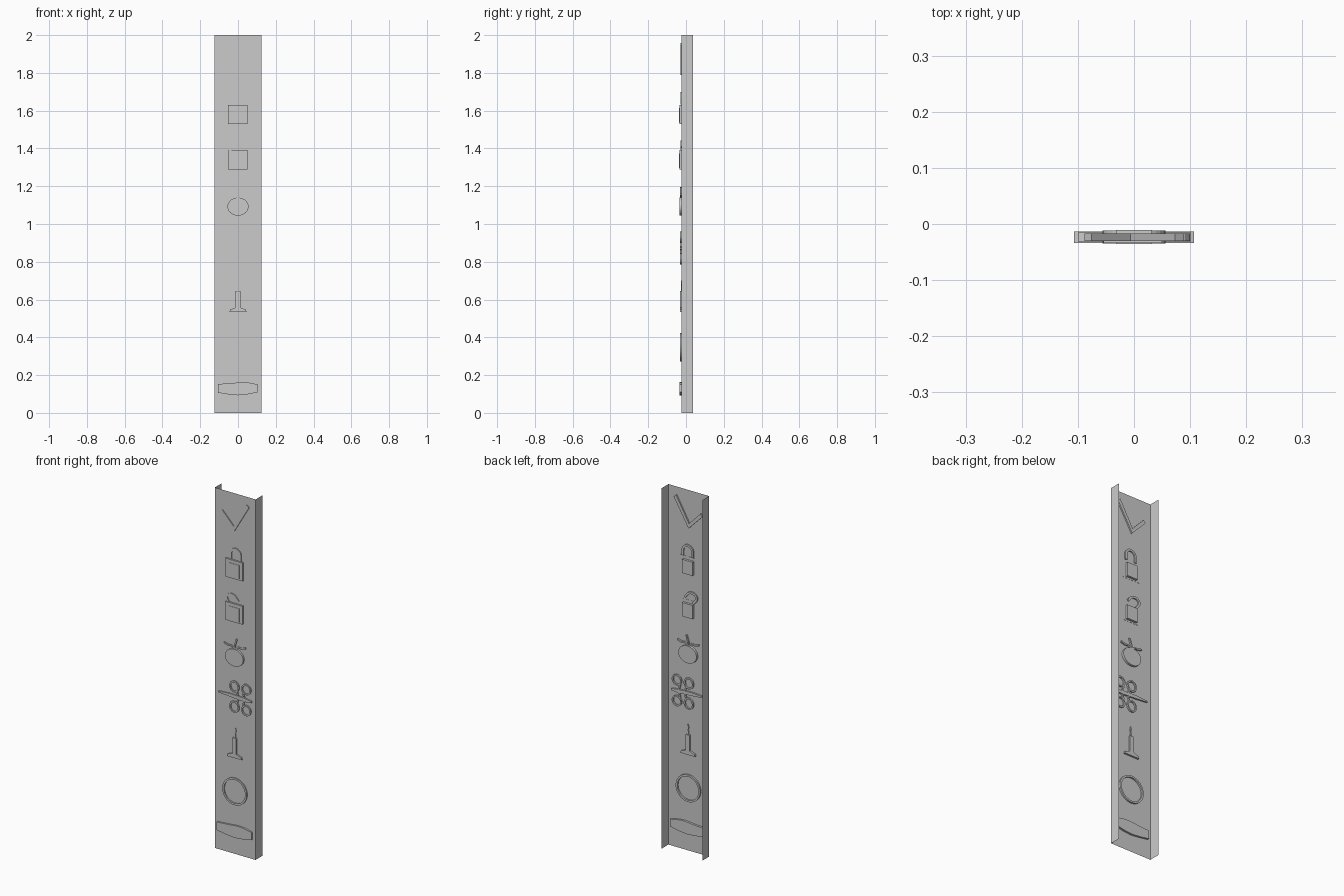
import bpy, bmesh, math

if "Cube" in bpy.data.objects:
    bpy.data.objects.remove(bpy.data.objects["Cube"])

PLATE_Y = -0.0235


def finish(bm, name, smooth=False):
    me = bpy.data.meshes.new(name)
    bmesh.ops.recalc_face_normals(bm, faces=bm.faces)
    for f in bm.faces:
        f.smooth = False
    bm.to_mesh(me)
    bm.free()
    ob = bpy.data.objects.new(name, me)
    bpy.context.collection.objects.link(ob)
    return ob


def slab(name, pts, y0, y1):
    """Extrude an (x, z) outline between two depths."""
    bm = bmesh.new()
    f = bm.faces.new([bm.verts.new((x, y0, z)) for x, z in pts])
    r = bmesh.ops.extrude_face_region(bm, geom=[f])
    for v in r['geom']:
        if isinstance(v, bmesh.types.BMVert):
            v.co.y = y1
    return finish(bm, name)


def icon(name, pts, half):
    """Outline centred on the plate so it shows on both sides."""
    return slab(name, pts, PLATE_Y - half, PLATE_Y + half)


def rect(cx, cz, w, h):
    return [(cx - w, cz - h), (cx + w, cz - h), (cx + w, cz + h), (cx - w, cz + h)]


def ellipse(cx, cz, rx, rz, n=32):
    return [(cx + rx * math.cos(2 * math.pi * i / n),
             cz + rz * math.sin(2 * math.pi * i / n)) for i in range(n)]


def strip(path, w, closed=False):
    """Quads of constant width following an (x, z) path."""
    n = len(path)
    left, right = [], []
    for i, (x, z) in enumerate(path):
        a = path[(i - 1) % n] if closed or i else path[i]
        b = path[(i + 1) % n] if closed or i < n - 1 else path[i]
        dx, dz = b[0] - a[0], b[1] - a[1]
        l = math.hypot(dx, dz)
        left.append((x - dz / l * w, z + dx / l * w))
        right.append((x + dz / l * w, z - dx / l * w))
    return left, right


def band(name, path, w, half, closed=False):
    left, right = strip(path, w, closed)
    bm = bmesh.new()
    loops = [[bm.verts.new((x, y, z)) for x, z in side]
             for side, y in ((left, PLATE_Y - half), (right, PLATE_Y - half),
                             (right, PLATE_Y + half), (left, PLATE_Y + half))]
    n = len(path)
    for i in range(n if closed else n - 1):
        j = (i + 1) % n
        for k in range(4):
            a, b = loops[k], loops[(k + 1) % 4]
            bm.faces.new((a[i], a[j], b[j], b[i]))
    if not closed:
        for i in (0, n - 1):
            bm.faces.new([l[i] for l in loops])
    return finish(bm, name)


# Open sheet channel: front plate and two side flanges
bm = bmesh.new()
profile = [(-0.125, 0.036), (-0.125, PLATE_Y - 0.001), (0.125, PLATE_Y - 0.001), (0.125, 0.036)]
cols = [[bm.verts.new((x, y, z)) for z in (0, 2)] for x, y in profile]
for a, b in zip(cols, cols[1:]):
    bm.faces.new((a[0], b[0], b[1], a[1]))
finish(bm, "channel_panel")

# Check mark
icon("check_mark", [(-0.088, 1.877), (-0.003, 1.79), (0.088, 1.945), (0.073, 1.957),
                    (-0.006, 1.818), (-0.076, 1.891)], 0.0065)

# Padlocks, closed and open
for name, cz, tilt, sx in (("closed_lock", 1.58, 0, 0.004), ("open_lock", 1.34, 0.6, -0.022)):
    slab(name + "_body", rect(-0.002, cz, 0.052, 0.051), -0.034, PLATE_Y)
    icon(name + "_core", rect(0, cz - 0.005, 0.032, 0.038), 0.0125)
    path = [(-0.03, 0.0)] + [(-0.03 * math.cos(math.pi * i / 12),
            0.03 + 0.03 * math.sin(math.pi * i / 12)) for i in range(13)] + [(0.03, 0.0)]
    c, s = math.cos(tilt), math.sin(tilt)
    base = cz + 0.052
    path = [(sx + x * c - z * s + tilt * 0.03, base + (x * s + z * c) * (1 if not tilt else 0.8))
            for x, z in path]
    band(name + "_shackle", path, 0.006, 0.006)

# Round fruit with stem and leaves
icon("fruit", ellipse(0, 1.092, 0.056, 0.048), 0.0115)
band("fruit_stem", [(-0.002, 1.135), (0, 1.16), (0.012, 1.195)], 0.004, 0.007)
for s in (-1, 1):
    band("fruit_leaf", [(s * x, z) for x, z in
                        ((0.004, 1.14), (0.02, 1.152), (0.04, 1.15), (0.066, 1.158))], 0.004, 0.007)

# Winged insect: slim body, four looped wings, feelers
icon("insect_body", [(-0.1, 0.874), (-0.03, 0.868), (0.06, 0.862), (0.102, 0.866),
                     (0.102, 0.876), (0.06, 0.882), (-0.03, 0.885), (-0.1, 0.88)], 0.008)
for s in (-1, 1):
    band("insect_wing_front", ellipse(0.07, 0.873 + s * 0.058, 0.026, 0.026, 16), 0.004, 0.007, True)
    band("insect_wing_rear", ellipse(-0.003, 0.873 + s * 0.056, 0.026, 0.028, 16), 0.004, 0.007, True)
    for x in (0.012, 0.05):
        band("insect_joint", [(x + 0.01, 0.873), (x, 0.873 + s * 0.036)], 0.004, 0.007)

# Candle with holder, wick and flame
icon("candle", [(-0.045, 0.535), (0.045, 0.535), (0.042, 0.547), (0.012, 0.558), (0.012, 0.645),
                (-0.012, 0.645), (-0.012, 0.558), (-0.042, 0.547)], 0.009)
band("candle_wick", [(0, 0.64), (0.002, 0.668)], 0.003, 0.004)
icon("candle_flame", [(0.002, 0.67), (0.008, 0.682), (0.003, 0.702), (-0.003, 0.682)], 0.004)

# Plain ring
band("ring", ellipse(0, 0.348, 0.07, 0.07, 48), 0.005, 0.0075, True)

# Barrel shape at the foot
icon("foot_barrel", [(-0.107, 0.107), (-0.05, 0.098), (0.0, 0.093), (0.05, 0.098), (0.107, 0.11),
                     (0.107, 0.15), (0.06, 0.16), (0.02, 0.163), (-0.05, 0.156), (-0.107, 0.153)], 0.01)
